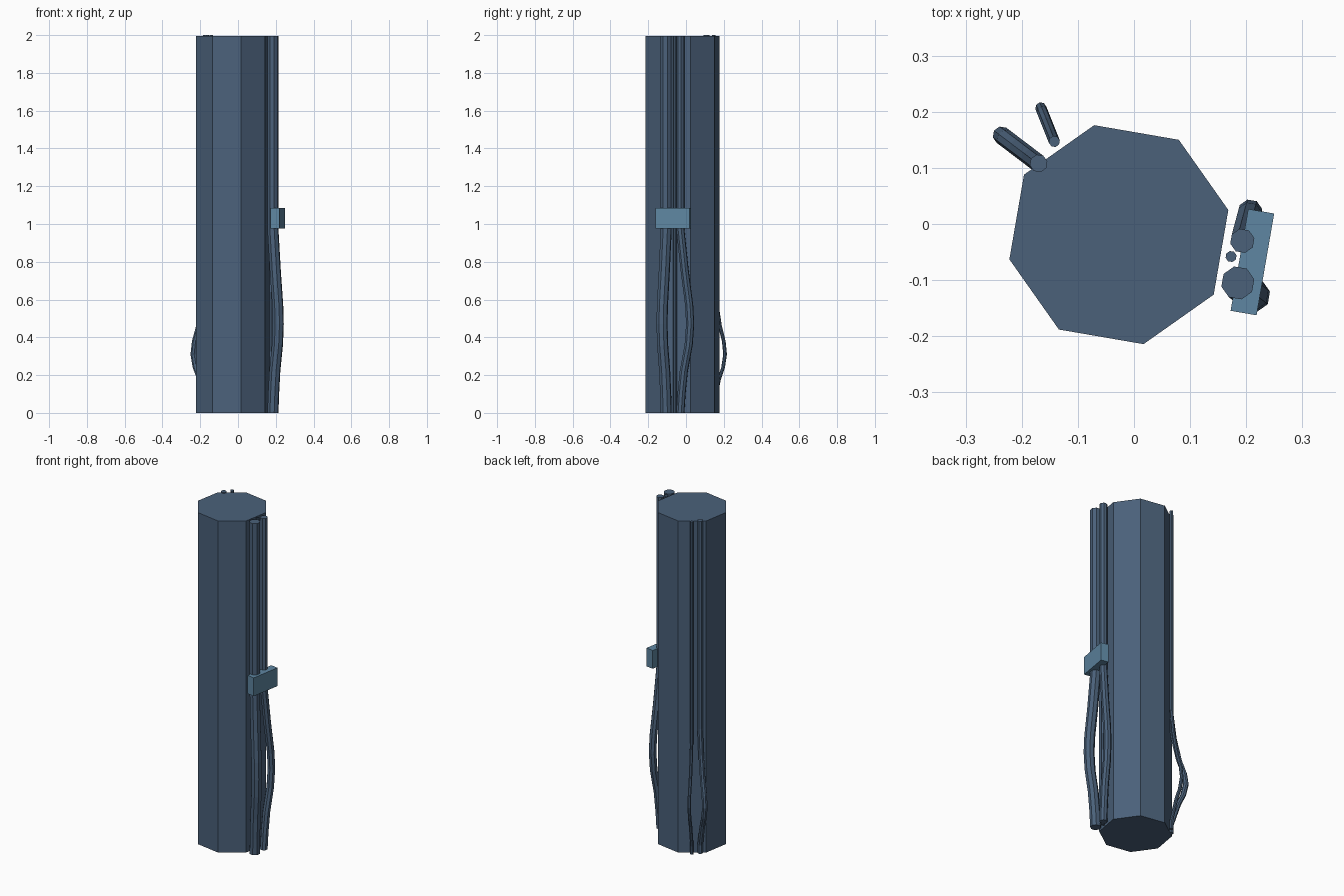
import bpy, bmesh
from math import cos, sin, pi, radians

if "Cube" in bpy.data.objects:
    bpy.data.objects.remove(bpy.data.objects["Cube"], do_unlink=True)


def make_material(name, rgb):
    mat = bpy.data.materials.new(name)
    mat.use_nodes = True
    mat.diffuse_color = (*rgb, 1)
    mat.node_tree.nodes["Principled BSDF"].inputs["Base Color"].default_value = (*rgb, 1)
    return mat


slate = make_material("slate blue", (0.07, 0.12, 0.195))
steel = make_material("light steel blue", (0.113, 0.24, 0.36))


def prism(name, path, radius, sides, start, mat):
    """Flat-sided tube with level rings along a path, capped at both ends."""
    bm = bmesh.new()
    rings = []
    for x, y, z in path:
        angles = [start + 2 * pi * i / sides for i in range(sides)]
        rings.append([bm.verts.new((x + radius * cos(a), y + radius * sin(a), z)) for a in angles])
    for low, high in zip(rings, rings[1:]):
        for i in range(sides):
            j = (i + 1) % sides
            bm.faces.new((low[i], low[j], high[j], high[i]))
    bm.faces.new(rings[0][::-1])
    bm.faces.new(rings[-1])
    mesh = bpy.data.meshes.new(name)
    bm.to_mesh(mesh)
    bm.free()
    mesh.materials.append(mat)
    obj = bpy.data.objects.new(name, mesh)
    bpy.context.collection.objects.link(obj)
    return obj


def cable(name, x, y, top, radius, bulge=(0, 0), profile=()):
    """Upright cable; profile lists (height, share of the bulge)."""
    path = [(x, y, 0)]
    path += [(x + bulge[0] * k, y + bulge[1] * k, z) for z, k in profile]
    path.append((x, y, top))
    return prism(name, path, radius, 8, radians(12.7), mat=slate)


# Octagonal column
prism("column", [(-0.027, -0.019, 0), (-0.027, -0.019, 1.995)], 0.2, 8, radians(12.7), slate)

# Clamped cables beside the column
slack = [(0.1, 0.12), (0.22, 0.35), (0.36, 0.85), (0.47, 1), (0.57, 0.9), (0.75, 0.45), (0.97, 0)]
cable("thick_cable", 0.185, -0.105, 1.995, 0.03, (0.028, -0.022), slack)
cable("medium_cable", 0.193, -0.03, 1.995, 0.022, (0.014, 0.052), slack)
cable("thin_cable", 0.173, -0.058, 1.995, 0.01)

# Loose cables at the back
sag = [(0.05, 0), (0.18, 0.48), (0.24, 0.82), (0.31, 1), (0.38, 0.88), (0.46, 0.55), (0.6, 0.2), (0.75, 0)]
cable("back_thick_cable", -0.17, 0.108, 2, 0.016, (-0.066, 0.05), sag)
cable("back_thin_cable", -0.142, 0.147, 2, 0.01, (-0.024, 0.06), sag)

# Clamp block
bpy.ops.mesh.primitive_cube_add(size=1, location=(0.211, -0.068, 1.03), rotation=(0, 0, radians(-9.8)))
clamp = bpy.context.object
clamp.name = "clamp"
clamp.scale = (0.047, 0.184, 0.11)
clamp.data.materials.append(steel)
